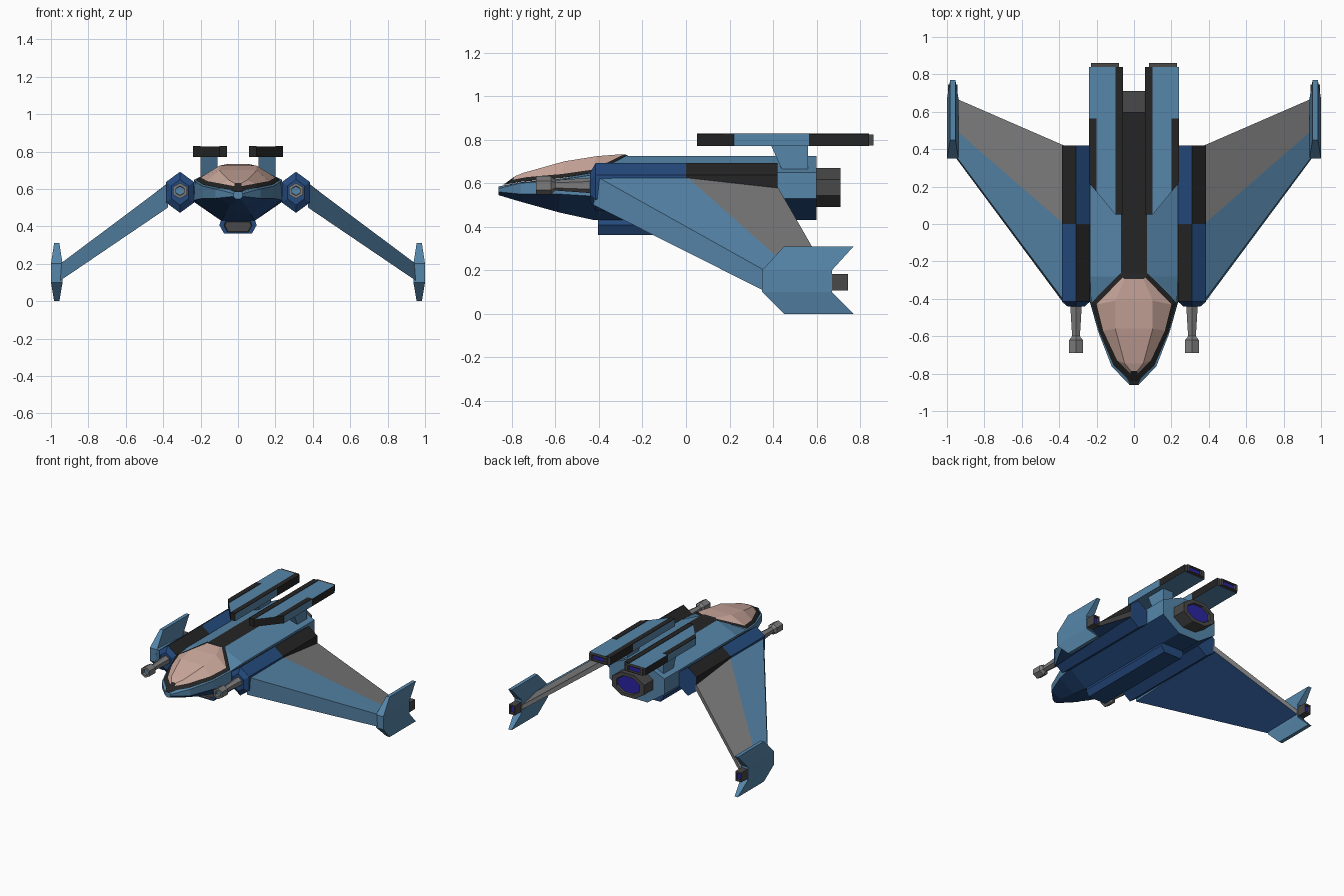
import bpy, bmesh
from math import cos, sin, pi

old = bpy.data.objects.get("Cube")
if old:
    bpy.data.objects.remove(old, do_unlink=True)


def material(name, *rgb):
    m = bpy.data.materials.new(name)
    m.use_nodes = True
    m.diffuse_color = (*rgb, 1)
    m.node_tree.nodes["Principled BSDF"].inputs["Base Color"].default_value = (*rgb, 1)
    return m


MATS = [
    material("steel_blue", .093, .238, .402),
    material("navy", .018, .069, .209),
    material("black", .018, .018, .018),
    material("grey", .2, .2, .2),
    material("dark_grey", .065, .065, .065),
    material("canopy_pink", .61, .40, .34),
    material("engine_glow", .023, .018, .352),
]
BLUE, NAVY, BLACK, GREY, DARK, PINK, GLOW = range(len(MATS))


def loft(name, rings, rule, mirror=False):
    """Skin closed rings; rule(i, j) colours side j of span i (span -1 / last = caps)."""
    bm = bmesh.new()
    rows = [[bm.verts.new(p) for p in ring] for ring in rings]
    n = len(rows[0])

    def add(verts, colour):
        bm.faces.new(verts).material_index = colour

    for i in range(len(rows) - 1):
        a, b = rows[i], rows[i + 1]
        for j in range(n):
            k = (j + 1) % n
            add((a[j], a[k], b[k], b[j]), rule(i, j))
    add(rows[0], rule(-1, 0))
    add(rows[-1], rule(len(rows) - 1, 0))
    bmesh.ops.recalc_face_normals(bm, faces=bm.faces)
    mesh = bpy.data.meshes.new(name)
    bm.to_mesh(mesh)
    bm.free()
    for m in MATS:
        mesh.materials.append(m)
    ob = bpy.data.objects.new(name, mesh)
    bpy.context.collection.objects.link(ob)
    if mirror:
        ob.modifiers.new("Mirror", "MIRROR")
    return ob


def solid(colour):
    return lambda i, j: colour


def sym(half):
    """Close a half section by reflecting it in x."""
    return half + [(-x, y, z) for x, y, z in reversed(half)]


def oval(n, x, y, z, rx, rz, turn=0.0):
    """Ring of n points facing along y."""
    angles = [2 * pi * (k + turn) / n for k in range(n)]
    return [(x + rx * cos(a), y, z + rz * sin(a)) for a in angles]


def slab(name, outline, z0, z1, rule):
    return loft(name, [[(x, y, z) for x, y in outline] for z in (z0, z1)], rule, True)


def nozzle(name, n, x, z, rx, rz, y0, y1, turn, mirror):
    """Rear-facing engine with a recessed glowing face."""
    spans = [(y0, 1), (y1, 1), (y1, .72), (y1 - .015, .68)]
    rings = [oval(n, x, y, z, rx * s, rz * s, turn) for y, s in spans]
    loft(name, rings, lambda i, j: GLOW if i == 3 else DARK, mirror)


# Fuselage: crown, shoulder, lower side and keel at each station
stations = [
    (-.86, (.02, .585), (.025, .575), (.025, .56), (.01, .545)),
    (-.76, (.07, .605), (.12, .60), (.12, .55), (.04, .515)),
    (-.58, (.10, .62), (.19, .615), (.19, .55), (.07, .465)),
    (-.42, (.10, .65), (.23, .64), (.235, .54), (.09, .43)),
    (-.28, (.07, .725), (.235, .65), (.235, .53), (.09, .43)),
    (.60, (.07, .725), (.235, .65), (.235, .53), (.09, .43)),
]


def fuselage_rule(i, j):
    if j in (2, 3, 4):
        return NAVY
    return BLACK if j == 7 else BLUE


loft("fuselage", [sym([(x, y, z) for x, z in pts]) for y, *pts in stations], fuselage_rule)

# Canopy: black rim, glass edge and glass crown at each station
canopy = [
    [(.02, -.84, .592), (.02, -.80, .615), (.018, -.785, .632)],
    [(.11, -.755, .607), (.09, -.73, .628), (.05, -.745, .648)],
    [(.185, -.58, .622), (.165, -.57, .642), (.10, -.56, .70)],
    [(.227, -.42, .648), (.20, -.43, .662), (.10, -.41, .724)],
    [(.075, -.265, .729), (.06, -.285, .732), (.05, -.295, .733)],
]
loft("canopy", [sym(h) for h in canopy],
     lambda i, j: PINK if j in (1, 2, 3) and 0 <= i < 4 else BLACK)

# Belly intake with a recessed mouth
belly = [(-.385, .7, .395, DARK), (-.405, .75, .395, NAVY), (-.405, 1, .395, NAVY), (.42, 1, .395, NAVY)]
section = [(.09, .04), (.10, .012), (.075, -.033)]
loft("belly_intake",
     [sym([(x * s, y, zc + z * s) for x, z in section]) for y, s, zc, c in belly],
     lambda i, j: DARK if i < 1 else NAVY)

# Main engine
nozzle("main_engine", 8, 0, .58, .15, .097, .58, .71, .5, False)

# Side pods: hexagonal, with alternating painted panels on the upper faces
PX, PZ = .31, .582


def pod_rule(i, j):
    if i == 1 and j == 1:
        return BLACK
    if i == 2 and j in (0, 5):
        return BLACK
    return NAVY


loft("side_pod",
     [oval(6, PX, y, PZ, .0866 * s, .11 * s, .5)
      for y, s in ((-.44, .62), (-.415, 1), (0, 1), (.42, 1))],
     pod_rule, True)

# Guns: collar, barrel and hollow muzzle
gun = [(-.43, .036), (-.60, .024), (-.62, .042), (-.69, .042), (-.69, .026), (-.67, .024)]
loft("gun", [oval(6, PX, y, .59, r, r, .5) for y, r in gun],
     lambda i, j: BLUE if i == 5 else GREY, True)

# Wings: drooped, with a blunt leading edge and a grey rear panel
root = [(-.425, .50), (-.41, .63), (0, .632), (.42, .585), (.42, .54)]
tip = [(.35, .11), (.36, .20), (.50, .19), (.67, .15), (.67, .115)]
paint = [BLUE, BLUE, GREY, GREY, NAVY]
loft("wing", [[(x, y, z) for y, z in prof] for x, prof in ((.375, root), (.95, tip))],
     lambda i, j: paint[j], True)

# Winglets: thick in the middle, forked at the back
fin = [(0, .45, .77, .955, .983), (.10, .35, .67, .938, 1), (.20, .35, .67, .938, 1), (.31, .45, .77, .955, .983)]
loft("winglet",
     [[(a, y0, z), (b, y0, z), (b, y1, z), (a, y1, z)] for z, y0, y1, a, b in fin],
     solid(BLUE), True)
nozzle("winglet_thruster", 4, .969, .145, .036, .052, .66, .745, .5, True)

# Upper booster rails with pylons, painted strips and glowing ends
rail = [(.06, .05), (.10, .05), (.24, .22), (.24, .565), (.24, .84), (.06, .84), (.06, .565)]
rail_paint = [BLACK, BLACK, BLUE, BLACK, DARK, BLACK, BLUE]
slab("booster_rail", rail, .77, .826, lambda i, j: rail_paint[j] if i == 0 else BLUE)
slab("rail_inner_strip", [(.06, .05), (.10, .05), (.10, .84), (.06, .84)], .825, .829, solid(BLACK))
slab("rail_outer_strip", [(.20, .172), (.24, .22), (.24, .565), (.20, .565)], .825, .829, solid(BLACK))
nozzle("rail_thruster", 4, .155, .798, .105, .036, .83, .86, .5, True)
pylon = [(.39, .775), (.56, .775), (.56, .64), (.45, .64)]
loft("pylon", [[(x, y, z) for y, z in pylon] for x in (.11, .20)], solid(BLUE), True)
